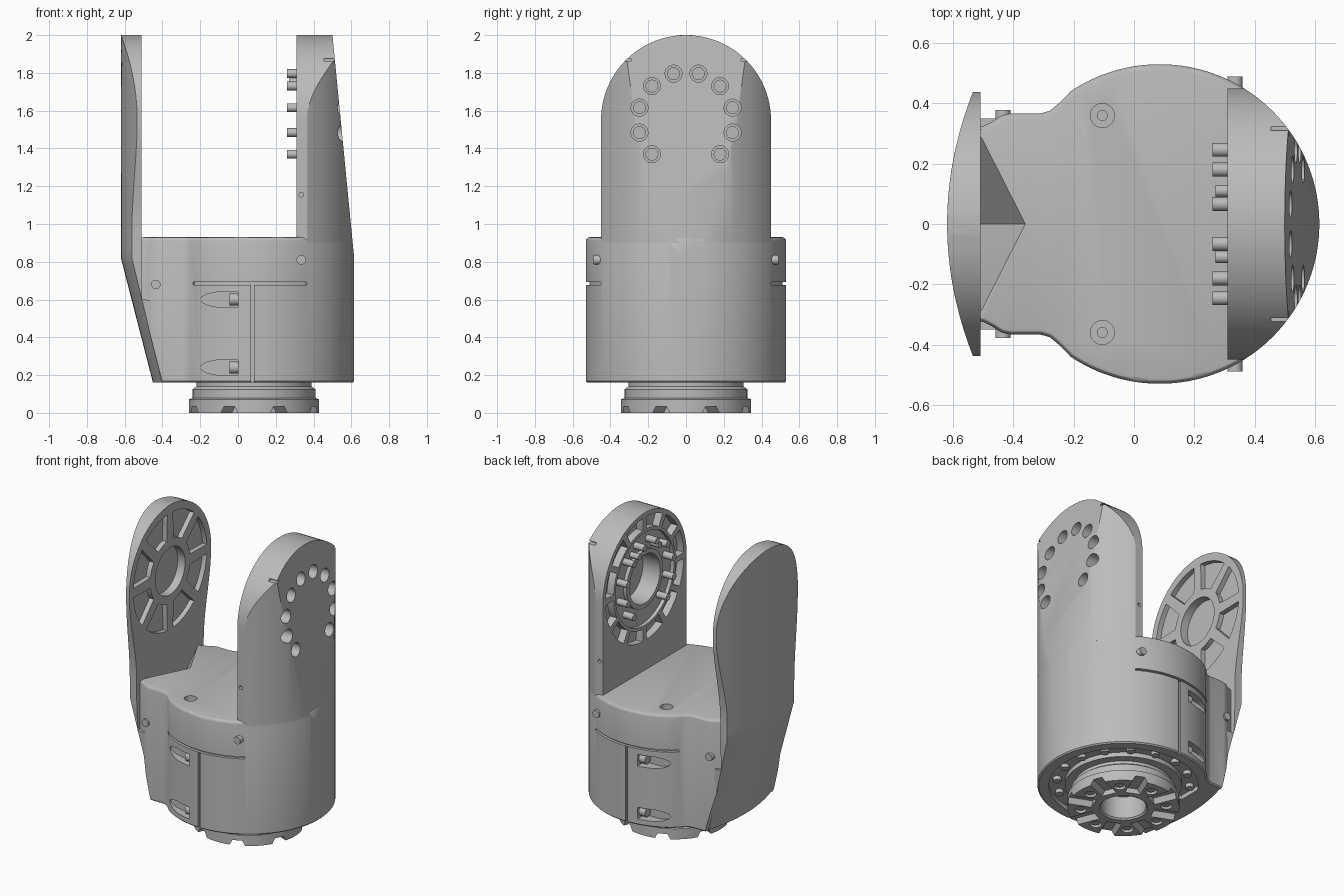
import bpy, bmesh
from math import pi, sin, cos, sqrt, radians
from mathutils import Vector

if bpy.data.objects.get("Cube"):
    bpy.data.objects.remove(bpy.data.objects["Cube"], do_unlink=True)

grey = bpy.data.materials.new("machined_grey")
grey.use_nodes = True
grey.diffuse_color = (0.5, 0.5, 0.5, 1)
grey.node_tree.nodes["Principled BSDF"].inputs["Base Color"].default_value = (0.5, 0.5, 0.5, 1)

CX, R = 0.085, 0.53      # barrel axis and radius
ZB, ZT = 0.16, 0.93      # barrel bottom and top
HZ = 1.55                # height of the yoke axis


def finish(name, bm):
    bmesh.ops.recalc_face_normals(bm, faces=bm.faces)
    mesh = bpy.data.meshes.new(name)
    bm.to_mesh(mesh)
    bm.free()
    mesh.materials.append(grey)
    ob = bpy.data.objects.new(name, mesh)
    bpy.context.collection.objects.link(ob)
    return ob


def loft(name, rings, closed=False):
    """Skin matching rings of points; cap the ends unless closed."""
    bm = bmesh.new()
    rows = [[bm.verts.new(p) for p in ring] for ring in rings]
    n = len(rows[0])
    for a, b in zip(rows, rows[1:] + (rows[:1] if closed else [])):
        for i in range(n):
            j = (i + 1) % n
            bm.faces.new((a[i], a[j], b[j], b[i]))
    if not closed:
        bm.faces.new(rows[0])
        bm.faces.new(rows[-1])
    return finish(name, bm)


def prism(name, pts, lo, hi, axis="z"):
    place = {"x": lambda u, v, w: (w, u, v),
             "y": lambda u, v, w: (u, w, v),
             "z": lambda u, v, w: (u, v, w)}[axis]
    return loft(name, [[place(u, v, w) for u, v in pts] for w in (lo, hi)])


def arc(u, v, r, a0, a1, n=24):
    return [(u + r * cos(radians(a0 + (a1 - a0) * i / n)),
             v + r * sin(radians(a0 + (a1 - a0) * i / n))) for i in range(n + 1)]


def rod(name, u, v, r, lo, hi, axis, n=20):
    return prism(name, arc(u, v, r, 0, 360, n)[:-1], lo, hi, axis)


def box(name, u0, u1, v0, v1, lo, hi, axis="z"):
    return prism(name, [(u0, v0), (u1, v0), (u1, v1), (u0, v1)], lo, hi, axis)


def sector(name, u, v, r0, r1, a0, a1, lo, hi, axis):
    return prism(name, arc(u, v, r1, a0, a1, 12) + arc(u, v, r0, a1, a0, 12), lo, hi, axis)


def lathe(name, profile, n=96):
    return loft(name, [[(CX + r * cos(2 * pi * k / n), r * sin(2 * pi * k / n), z)
                        for r, z in profile] for k in range(n)], closed=True)


def boolean(ob, tools, operation="DIFFERENCE"):
    coll = bpy.data.collections.new("cutters")
    for t in tools:
        coll.objects.link(t)
    mod = ob.modifiers.new("cut", "BOOLEAN")
    mod.operation, mod.solver = operation, "EXACT"
    mod.operand_type, mod.collection = "COLLECTION", coll
    mesh = bpy.data.meshes.new_from_object(ob.evaluated_get(bpy.context.evaluated_depsgraph_get()))
    ob.modifiers.clear()
    ob.data = mesh
    for t in tools:
        bpy.data.objects.remove(t, do_unlink=True)
    bpy.data.collections.remove(coll)


def slice_off(ob, point, normal):
    bm = bmesh.new()
    bm.from_mesh(ob.data)
    cut = bmesh.ops.bisect_plane(bm, geom=bm.verts[:] + bm.edges[:] + bm.faces[:], dist=1e-5,
                                 plane_co=point, plane_no=Vector(normal), clear_outer=True)
    edges = [e for e in cut["geom_cut"] if isinstance(e, bmesh.types.BMEdge)]
    bmesh.ops.holes_fill(bm, edges=edges)
    bmesh.ops.recalc_face_normals(bm, faces=bm.faces)
    bm.to_mesh(ob.data)
    bm.free()


def round_rim(ob, z, size, segments):
    bm = bmesh.new()
    bm.from_mesh(ob.data)
    rim = [e for e in bm.edges if all(abs(v.co.z - z) < 1e-4 for v in e.verts)]
    bmesh.ops.bevel(bm, geom=rim, offset=size, segments=segments, affect="EDGES", profile=0.5)
    bm.to_mesh(ob.data)
    bm.free()


# Barrel with a side lobe, one footprint extruded
lobe = [(-0.52, 0.32), (-0.5, 0.325), (-0.47, 0.34), (-0.44, 0.36), (-0.41, 0.367),
        (-0.31, 0.367), (-0.28, 0.375), (-0.25, 0.4)]
outline = lobe + arc(CX, 0, R, 123.8, -123.8, 90) + [(x, -y) for x, y in reversed(lobe)]
body = prism("barrel", outline, ZB, ZT)
round_rim(body, ZT, 0.02, 3)
round_rim(body, ZB, 0.008, 1)
taper = ((0.615, 0, 0.82), (1.18, 0, 0.115))
slice_off(body, *taper)
slice_off(body, (-0.57, 0, 0.82), (-0.66, 0, -0.17))

cuts = [lathe("underside_groove", [(0.36, 0.1), (0.46, 0.1), (0.46, 0.19), (0.36, 0.19)]),
        loft("lobe_notch", [[(-0.53, 0.335, 0.931), (-0.36, 0, 0.931), (-0.53, -0.335, 0.931)],
                            [(-0.53, 0.001, 0.6), (-0.529, 0, 0.6), (-0.53, -0.001, 0.6)]])]
for s in (-1, 1):
    a0, a1 = sorted((58 * s, 128 * s))
    cuts.append(sector("seam", CX, 0, 0.512, 0.56, a0, a1, 0.678, 0.692, "z"))
    cuts.append(box("joint", 0.069, 0.085, 0.15, 0.677, 0.512 * s, 0.56 * s, "y"))
    cuts.append(rod("cap_hole", -0.105, 0.36 * s, 0.04, 0.86, 0.96, "z", 24))
    for z in (0.24, 0.6):
        bullet = [(0, z - 0.04), (0, z + 0.04), (-0.11, z + 0.04), (-0.16, z + 0.03),
                  (-0.19, z + 0.015), (-0.2, z), (-0.19, z - 0.015), (-0.16, z - 0.03), (-0.11, z - 0.04)]
        cuts.append(prism("access_pocket", bullet, 0.44 * s, 0.6 * s, "y"))
boolean(body, cuts)

# Tall cheek: arch trimmed by the barrel and a sloping flat
arch = [(-0.45, 0.9), (0.45, 0.9)] + arc(0, HZ, 0.45, 0, 180, 48)
cheek = prism("tall_cheek", arch, 0.31, 0.7, "x")
boolean(cheek, [rod("trim", CX, 0, R, 0.5, 2.2, "z", 180)], "INTERSECT")
slice_off(cheek, *taper)
ring = [15 + 30 * k for k in range(12)]
bolts = [(0.255 * cos(radians(a)), HZ + 0.255 * sin(radians(a))) for a in ring if a not in (255, 285)]
cuts = [rod("bore", 0, HZ, 0.165, 0.2, 0.44, "x", 48)]
cuts += [sector("rim_pocket", 0, HZ, 0.335, 0.42, a - 12, a + 12, 0.25, 0.36, "x") for a in ring]
cuts += [rod("counterbore", y, z, 0.045, 0.42, 0.75, "x", 24) for y, z in bolts]
for s in (-1, 1):
    cuts.append(rod("pin_hole", 0.335, 1.155, 0.012, 0.42 * s, 0.5 * s, "y", 16))
    cuts.append(box("edge_slot", 0.455, 0.55, 1.862, 1.876, 0.29 * s, 0.35 * s, "y"))
boolean(cheek, cuts)
hub_groove = loft("hub_groove", [[(x, r * cos(2 * pi * k / 64), HZ + r * sin(2 * pi * k / 64))
                                  for x, r in ((0.25, 0.195), (0.25, 0.315), (0.335, 0.315), (0.335, 0.195))]
                                 for k in range(64)], closed=True)
boolean(cheek, [hub_groove])

parts = [body, cheek]
for y, z in bolts:
    parts.append(rod("drive_pin", y, z, 0.023, 0.26, 0.36, "x"))
    parts.append(rod("bolt_head", y, z, 0.034, 0.4, 0.45, "x"))
    parts.append(rod("bolt_socket", y, z, 0.02, 0.44, 0.456, "x", 6))
for s in (-1, 1):
    parts.append(rod("dowel", 0.11 * s, 1.75, 0.02, 0.27, 0.36, "x"))


# Slim cheek: curved blade with a waist, leaning inward at the foot
def half_width(z):
    if z > HZ:
        return 0.978 * sqrt(max(0.45 ** 2 - (z - HZ) ** 2, 0.001))
    t = min(max((z - 0.95) / (HZ - 0.95), 0), 1)
    return 0.36 + 0.08 * t * t * (3 - 2 * t) - 0.05 * max(0, 0.8 - z)


heights = [ZB, 0.35, 0.59, 0.6, 0.7, 0.78, 0.82, 0.86] + [0.95 + 0.06 * i for i in range(10)]
heights += [HZ + 0.45 * sin(pi / 2 * i / 16) for i in range(1, 17)]
rows = []
for z in heights:
    w, lean = half_width(z), max(0, 0.82 - z) * 0.257
    inner = -0.51 if z > 0.595 else -0.3
    ys = [w * (i / 8 - 1) for i in range(17)]
    rows.append([(-0.62 + lean + y * y / 2.24, y, z) for y in ys] + [(inner, w, z), (inner, -w, z)])
blade = loft("slim_cheek", rows)
cuts = [rod("hub_recess", 0, HZ, 0.16, -0.565, -0.4, "x", 48)]
for k in range(8):
    a = 45 * k + 22.5
    trapezoid = arc(0, HZ, 0.395, a - 18, a + 18, 8) + arc(0, HZ, 0.215, a + 13, a - 13, 6)
    cuts.append(prism("web_pocket", trapezoid, -0.543, -0.4, "x"))
boolean(blade, cuts)
parts.append(blade)

# Mounting foot: turned flange with radial slots and bolts
foot = lathe("mounting_foot", [(0.14, 0.2), (0.14, 0.01), (0.15, 0), (0.345, 0), (0.345, 0.072),
                               (0.325, 0.078), (0.325, 0.125), (0.305, 0.14), (0.305, 0.2)])
cuts = []
for k in range(8):
    a = radians(45 * k + 22.5)
    out, side = Vector((cos(a), sin(a), 0)), Vector((-sin(a), cos(a), 0))
    sect = ((-0.055, -0.01), (0.055, -0.01), (0.03, 0.035), (-0.03, 0.035))
    cuts.append(loft("slot", [[Vector((CX, 0, z)) + out * r + side * w for w, z in sect] for r in (0.19, 0.4)]))
    b = radians(45 * k)
    x, y = CX + 0.265 * cos(b), 0.265 * sin(b)
    cuts.append(rod("bolt_seat", x, y, 0.036, -0.01, 0.03, "z"))
    parts.append(rod("foot_bolt", x, y, 0.026, 0.01, 0.05, "z"))
boolean(foot, cuts)
parts.append(foot)
for k in range(16):
    a = 2 * pi * (k + 0.5) / 16
    parts.append(rod("underside_bolt", CX + 0.41 * cos(a), 0.41 * sin(a), 0.026, 0.165, 0.2, "z"))

# Small screws on both flanks
for s in (-1, 1):
    parts.append(rod("cap_screw", 0.335, 0.81, 0.025, 0.4 * s, 0.49 * s, "y"))
    parts.append(rod("lobe_screw", -0.435, 0.68, 0.025, 0.3 * s, 0.378 * s, "y"))
    parts.append(rod("cap_bolt", -0.105, 0.36 * s, 0.018, 0.85, 0.89, "z"))
    for z in (0.24, 0.6):
        parts.append(rod("pocket_screw", 0.475 * s, z, 0.032, -0.045, 0.01, "x"))

bpy.ops.object.select_all(action="DESELECT")
for ob in parts:
    ob.select_set(True)
bpy.context.view_layer.objects.active = body
bpy.ops.object.shade_smooth_by_angle(angle=radians(30))
